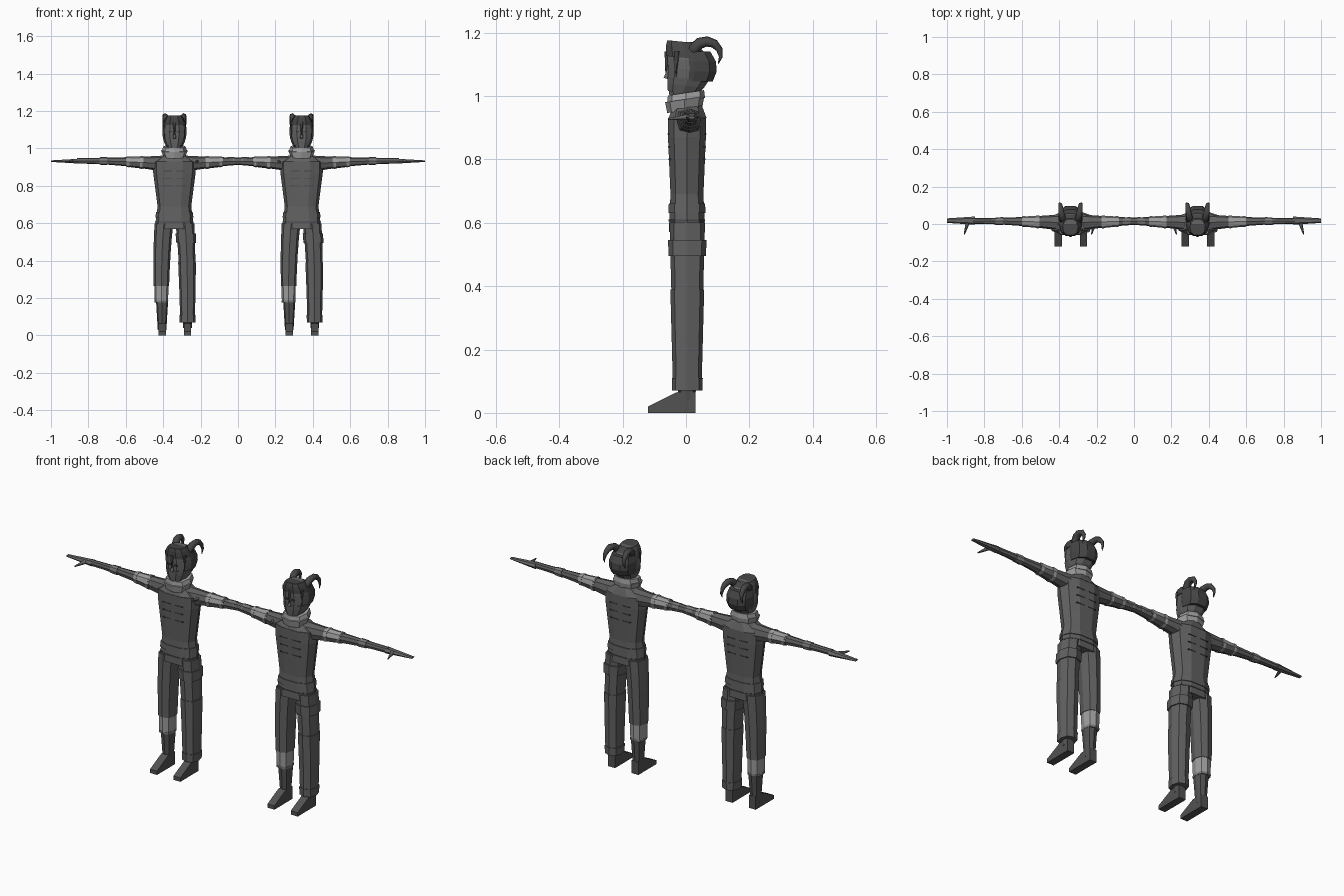
import bpy, bmesh
from math import sin, cos, pi, copysign, sqrt

cube = bpy.data.objects.get("Cube")
if cube:
    bpy.data.objects.remove(cube, do_unlink=True)


def material(name, grey):
    mat = bpy.data.materials.new(name)
    mat.use_nodes = True
    colour = (grey, grey, grey, 1)
    mat.diffuse_color = colour
    mat.node_tree.nodes["Principled BSDF"].inputs["Base Color"].default_value = colour
    return mat


CLOTH = material("dark grey cloth", .12)
LIGHT = material("light grey wrap", .34)
HAIR = material("charcoal hair", .06)
SKIN = material("grey skin", .13)
BOOT = material("dark boot", .085)
STRAP = material("mid grey strap", .2)
PLANE = {"x": (1, 2, 0), "y": (0, 2, 1), "z": (0, 1, 2)}


def mix(first, last, amount):
    return first + (last - first) * amount


def place(name, data, mat):
    data.materials.append(mat)
    part = bpy.data.objects.new(name, data)
    bpy.context.collection.objects.link(part)
    part.location.x = figure_x
    return part


def finish(name, bm, mat):
    bmesh.ops.recalc_face_normals(bm, faces=bm.faces)
    mesh = bpy.data.meshes.new(name)
    bm.to_mesh(mesh)
    bm.free()
    return place(name, mesh, mat)


def loft(name, rule, start, end, mat, extra=0, steps=1, axis="z", sides=8,
         square=False, tilt=0, mirror=1):
    """Skin rings along an axis; rule(position) gives centre u, v and radius u, v."""
    bm = bmesh.new()
    angles = [2 * pi * (i + square / 2) / sides for i in range(sides)]
    us = [copysign(abs(cos(a)) ** .8, cos(a)) for a in angles]
    vs = [copysign(abs(sin(a)) ** .8, sin(a)) for a in angles]
    widest_u, widest_v = max(us), max(vs)
    along_u, along_v, along = PLANE[axis]
    rings = []
    for step in range(steps + 1):
        position = mix(start, end, step / steps)
        centre_u, centre_v, radius_u, radius_v = rule(position)
        ring = []
        for u, v in zip(us, vs):
            co = [0, 0, 0]
            co[along] = position
            co[along_u] = centre_u + (radius_u + extra) * u / widest_u
            co[along_v] = centre_v + (radius_v + extra) * v / widest_v
            co[2] += tilt * co[1]
            co[0] *= mirror
            ring.append(bm.verts.new(co))
        rings.append(ring)
    for low, high in zip(rings, rings[1:]):
        for i in range(sides):
            bm.faces.new((low[i - 1], low[i], high[i], high[i - 1]))
    bm.faces.new(rings[0])
    bm.faces.new(rings[-1])
    return finish(name, bm, mat)


def taper(name, start, end, centre, first, last, mat, **options):
    """Straight-sided loft between two elliptical ends."""
    def rule(position):
        amount = (position - start) / (end - start)
        return (*centre, *(mix(a, b, amount) for a, b in zip(first, last)))
    return loft(name, rule, start, end, mat, **options)


def plate(name, centre, size, mat):
    bm = bmesh.new()
    bmesh.ops.create_cube(bm, size=1)
    for vert in bm.verts:
        vert.co = [c + p * s for c, p, s in zip(centre, vert.co, size)]
    finish(name, bm, mat)


def tube(name, points, mat):
    """Faceted tube through (x, y, z, radius) points."""
    curve = bpy.data.curves.new(name, "CURVE")
    curve.dimensions = "3D"
    curve.bevel_depth = 1
    curve.bevel_resolution = 1
    curve.use_fill_caps = True
    spline = curve.splines.new("POLY")
    spline.points.add(len(points) - 1)
    for point, (x, y, z, radius) in zip(spline.points, points):
        point.co = (x, y, z, 1)
        point.radius = radius
    place(name, curve, mat)


# Cross-section rules shared by the body and the clothing layered on it
def torso_rule(z):
    width = min(.115, .09 + .13 * abs(z - .69))
    return 0, .003, width, width / 3 + .022


def head_rule(z):
    amount = (z - 1) / .17
    width = .064 * sqrt(sin(pi * mix(.12, .9, amount))) * mix(.9, 1.05, amount)
    return 0, .025 * sin(pi * amount) - .015, width, width * 1.07


def hair_rule(z):
    x, y, width, depth = head_rule(z)
    return x, y + .018, width, depth


def arm_rule(x):
    bulge = (1 - x / .52) ** 2
    radius = .015 + .036 * bulge
    return .016 - .01 * bulge, .934 - .02 * bulge, radius, radius


def leg_rule(side):
    def rule(z):
        width = mix(.034, .05, z / .6)
        return side * (.07 - .014 * (z / .6) ** 4), .004, width, width + .006
    return rule


def foot_rule(x):
    def rule(y):
        half = min(.033, .04 + y / 4)
        return x, half, .02, half
    return rule


def body():
    loft("torso", torso_rule, .57, .93, CLOTH, steps=6, sides=10)
    loft("hem_line", torso_rule, .604, .61, HAIR, extra=.002, sides=10)
    loft("jacket_hem", torso_rule, .63, .66, CLOTH, extra=.004, sides=10)
    taper("shoulders", .93, .97, (0, .005), (.11, .06), (.05, .045), CLOTH, sides=10)
    # Seam slits on the chest and back
    for row in range(3):
        z = .8 + .04 * row
        _, middle, _, depth = torso_rule(z)
        for side in (-1, 1):
            for name, facing in (("chest_slit", -1), ("back_slit", 1)):
                plate(name, (side * .035, middle + facing * depth * .96, z),
                      (.045, .008, .004), HAIR)
    taper("neck", .96, 1.02, (0, 0), (.04, .04), (.035, .035), SKIN)
    # Two-layer scarf, lower at the front
    taper("scarf_lower", .955, .99, (0, -.004), (.058, .055), (.072, .062), LIGHT, tilt=.15)
    taper("scarf_upper", .985, 1.01, (0, 0), (.068, .06), (.06, .057), LIGHT, tilt=.15)


def head():
    loft("head", head_rule, 1, 1.17, SKIN, steps=6, sides=10)
    loft("face_mask", head_rule, 1.01, 1.055, CLOTH, extra=.003, steps=2, sides=10, tilt=-.1)
    loft("hair_back", hair_rule, 1.045, 1.14, HAIR, extra=.003, steps=3, sides=10)
    loft("hair_cap", head_rule, 1.12, 1.17, HAIR, extra=.004, steps=3, sides=10, tilt=-.1)
    tube("nose", [(0, -.055, 1.085, .005), (0, -.063, 1.055, .009)], SKIN)
    # Fringe strands hanging over the face
    for i in range(-2, 3):
        x = .026 * i
        y = abs(x) * .6 - .06
        tip = 1.06 + .014 * (i % 2)
        tube("fringe_strand", [(x, y, 1.14, .009), (x, y - .003, tip, .002)], HAIR)
    for side in (-1, 1):
        plate("eye", (side * .019, -.058, 1.09), (.016, .008, .008), HAIR)
        # Horn curling up, back and down to a point
        horn = []
        for i in range(8):
            t = i / 7
            angle = mix(pi, -pi / 5, t)
            horn.append((side * mix(.03, .06, sqrt(t)), .065 + .045 * cos(angle),
                         1.127 + .045 * sin(angle), .019 * (1 - t * t) + .001))
        tube("horn", horn, HAIR)


def arm(side):
    options = {"axis": "x", "mirror": side}
    loft("arm", arm_rule, .04, .52, CLOTH, steps=6, **options)
    taper("hand", .51, .66, (.018, .932), (.022, .013), (.012, .004), SKIN, sides=6, **options)
    tube("thumb", [(side * .55, .005, .933, .011), (side * .567, -.055, .927, .003)], SKIN)
    # Upper-arm guard: light above and behind, cloth in front
    guard = loft("arm_guard", arm_rule, .165, .26, CLOTH, extra=.002, **options)
    guard.data.materials.append(LIGHT)
    for face in guard.data.polygons:
        up, back = face.normal.z, face.normal.y
        face.material_index = int(up > .3 or (back > .3 and up > -.3))
    for x in (.17, .24):
        loft("guard_strap", arm_rule, x, x + .015, LIGHT, extra=.004, **options)
    loft("forearm_band", arm_rule, .36, .4, STRAP, extra=.003, **options)


def legs():
    # Long trouser leg with shin layer, knee patch and turned cuff
    left, right = leg_rule(1), leg_rule(-1)
    loft("long_trouser_leg", left, .1, .6, CLOTH, steps=5)
    loft("shin_layer", left, .1, .39, CLOTH, extra=.003, steps=2)
    loft("knee_patch", left, .495, .545, CLOTH, extra=.006)
    loft("trouser_cuff", left, .07, .11, CLOTH, extra=.006)
    taper("ankle", .04, .1, (.07, .003), (.023, .024), (.024, .026), BOOT)
    # Short trouser leg with wrapped shin and tall boot
    loft("short_trouser_leg", right, .265, .6, CLOTH, steps=4)
    loft("shin_wrap", right, .185, .27, LIGHT, extra=-.003)
    loft("shin_strap", right, .176, .188, STRAP, extra=-.002)
    taper("tall_boot", .03, .18, (-.066, .003), (.023, .025), (.032, .036), BOOT)
    for x in (.07, -.065):
        loft("foot", foot_rule(x), -.12, .03, BOOT, steps=5, axis="y", sides=4, square=True)


# Two identical figures side by side, their inner arms overlapping
for figure_x in (-.34, .34):
    body()
    head()
    legs()
    for side in (-1, 1):
        arm(side)
